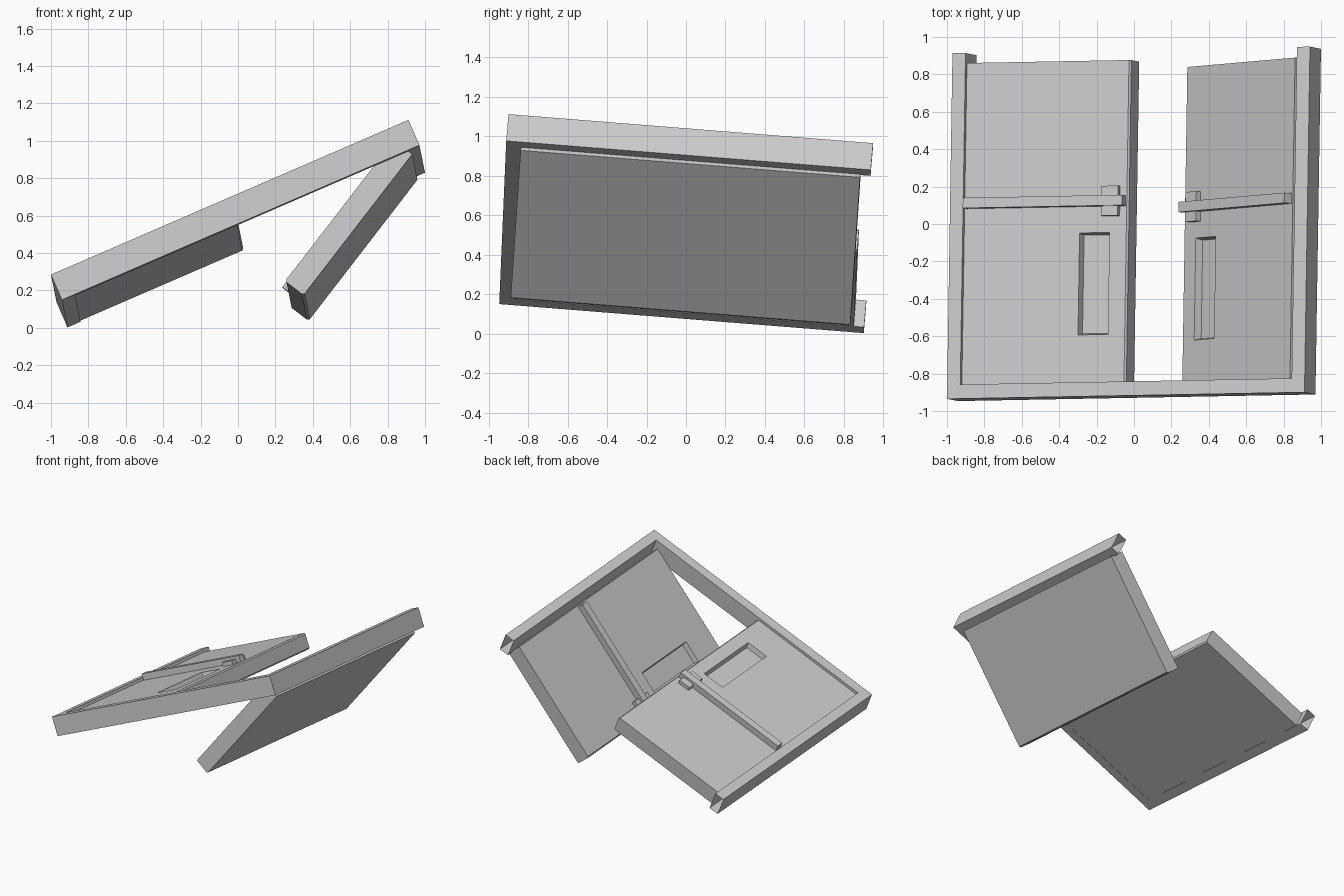
import bpy, bmesh
from math import radians
from mathutils import Matrix, Vector

if "Cube" in bpy.data.objects:
    bpy.data.objects.remove(bpy.data.objects["Cube"])

# Tilted frame axes: u across, v down the posts, w out of the door face
u = Vector((0.9174, 0.017, 0.397)).normalized()
w = u.cross(Vector((0.0162, 0.9967, -0.0792))).normalized()
v = w.cross(u)
BASE = Matrix.Translation((-1.0, -0.935, 0.285)) @ Matrix((u, v, w)).transposed().to_4x4()

W, L, T, P = 2.083, 1.854, 0.148, 0.076      # frame width, length, depth, post width
DW, DL, DT = 0.954, 1.802, 0.124             # door width, far end, thickness


def finish(bm, name, matrix, mirror=False):
    if mirror:
        bmesh.ops.scale(bm, vec=(-1, 1, 1), verts=bm.verts)
        bmesh.ops.reverse_faces(bm, faces=bm.faces)
    me = bpy.data.meshes.new(name)
    bm.to_mesh(me)
    bm.free()
    ob = bpy.data.objects.new(name, me)
    ob.matrix_world = matrix
    bpy.context.collection.objects.link(ob)
    return ob


def box(lo, hi):
    bm = bmesh.new()
    bmesh.ops.create_cube(bm, size=1)
    lo, hi = Vector(lo), Vector(hi)
    for vt in bm.verts:
        vt.co = (lo + hi) / 2 + vt.co * (hi - lo)
    return bm


# Door frame: U outline extruded, post feet left open
bm = bmesh.new()
outline = [(0, 0), (W, 0), (W, L), (W - P, L), (W - P, P), (P, P), (P, L), (0, L)]
face = bm.faces.new([bm.verts.new((x, y, -T)) for x, y in outline])
ext = bmesh.ops.extrude_face_region(bm, geom=[face], use_keep_orig=True)
bmesh.ops.translate(bm, vec=(0, 0, T),
                    verts=[g for g in ext['geom'] if isinstance(g, bmesh.types.BMVert)])
bmesh.ops.recalc_face_normals(bm, faces=bm.faces)
feet = [f for f in bm.faces if all(abs(q.co.y - L) < 1e-5 for q in f.verts)]
bmesh.ops.delete(bm, geom=feet, context='FACES_ONLY')
finish(bm, "door_frame", BASE)


def door(side, matrix, mirror):
    # Slab with chamfered meeting edge
    bm = box((0, P, 0), (DW, DL, DT))
    edges = [e for e in bm.edges if all(q.co.x > DW - 1e-4 for q in e.verts)
             and abs(e.verts[0].co.y - e.verts[1].co.y) > 1]
    bmesh.ops.bevel(bm, geom=edges, offset=0.01, segments=1, affect='EDGES')
    # Window recess with sloping sides
    x0, x1, y0, y1 = 0.672, 0.846, 0.332, 0.879
    for co, no in (((x0, 0, 0), (1, 0, 0)), ((x1, 0, 0), (1, 0, 0)),
                   ((0, y0, 0), (0, 1, 0)), ((0, y1, 0), (0, 1, 0))):
        bmesh.ops.bisect_plane(bm, geom=bm.verts[:] + bm.edges[:] + bm.faces[:],
                               plane_co=co, plane_no=no)
    pane = [f for f in bm.faces if f.normal.z > 0.9
            and x0 < f.calc_center_median().x < x1
            and y0 < f.calc_center_median().y < y1]
    bmesh.ops.inset_region(bm, faces=pane, thickness=0.013)
    bmesh.ops.translate(bm, vec=(0, 0, -0.04), verts=list({q for f in pane for q in f.verts}))
    finish(bm, side + "_door", matrix, mirror)
    # Push bar and latch case
    finish(box((0.01, 1.02, DT - 0.002), (0.937, 1.075, DT + 0.05)),
           side + "_push_bar", matrix, mirror)
    finish(box((0.809, 0.967, DT - 0.002), (0.904, 1.127, DT + 0.03)),
           side + "_latch_case", matrix, mirror)


door("left", BASE @ Matrix.Translation((P, 0, -0.146)), False)
door("right", BASE @ Matrix.Translation((2.03, 0, -0.171)) @ Matrix.Rotation(radians(-29), 4, 'Y'), True)
